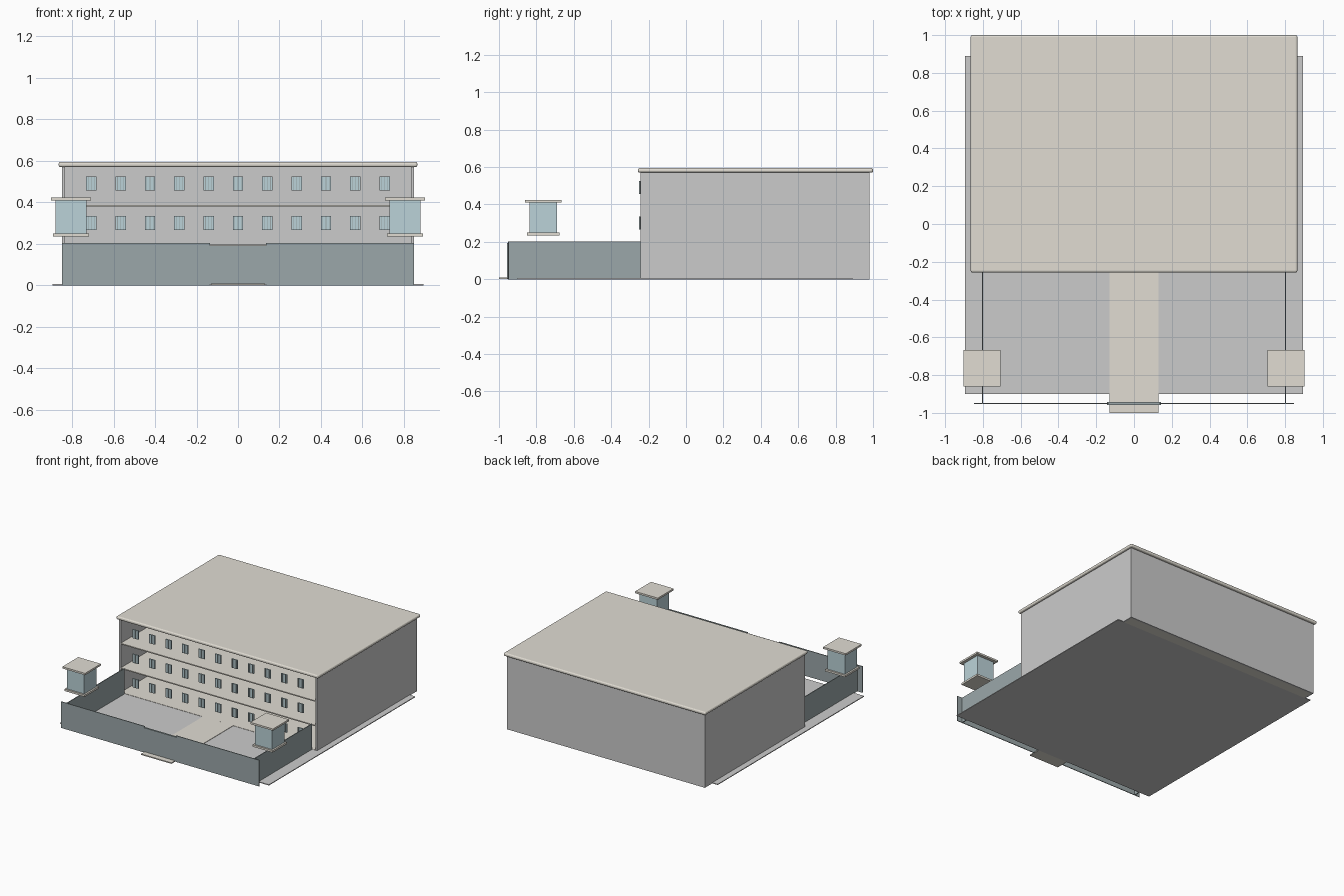
import bpy, bmesh

if "Cube" in bpy.data.objects:
    bpy.data.objects.remove(bpy.data.objects["Cube"])


def material(name, rgb):
    m = bpy.data.materials.new(name)
    m.diffuse_color = (*rgb, 1)
    m.use_nodes = True
    m.node_tree.nodes["Principled BSDF"].inputs["Base Color"].default_value = m.diffuse_color
    return m


BEIGE = material("beige", (0.75, 0.72, 0.65))
DARK = material("dark_slate", (0.33, 0.39, 0.40))
BLUE = material("blue_glass", (0.50, 0.65, 0.69))


def boxes(name, spans, mat=None, bevel=0):
    """One object made of boxes, each given as (x0, x1, y0, y1, z0, z1)."""
    bm = bmesh.new()
    for x0, x1, y0, y1, z0, z1 in spans:
        vs = bmesh.ops.create_cube(bm, size=1)["verts"]
        for v in vs:
            v.co.x = x1 if v.co.x > 0 else x0
            v.co.y = y1 if v.co.y > 0 else y0
            v.co.z = z1 if v.co.z > 0 else z0
    me = bpy.data.meshes.new(name)
    bm.to_mesh(me)
    bm.free()
    ob = bpy.data.objects.new(name, me)
    bpy.context.collection.objects.link(ob)
    if mat:
        me.materials.append(mat)
    if bevel:
        mod = ob.modifiers.new("rounded_edge", "BEVEL")
        mod.width, mod.segments = bevel, 3
    return ob


# Yard slab and entrance path
boxes("yard", [(-0.895, 0.895, -0.90, 0.89, 0, 0.006)])
boxes("path", [(-0.13, 0.13, -1.0, -0.245, 0.001, 0.009)], BEIGE)

# Three storeys, open at the front: floor, side walls, back wall, barred windows
W, T, H = 0.848, 0.014, 0.19
Y0, Y1 = -0.243, 0.98
for n in range(3):
    z = n * H
    boxes(f"floor_{n}", [(-W + T, W - T, Y0, Y1 - T, z, z + 0.008)], BEIGE)
    boxes(f"left_wall_{n}", [(-W, -W + T, Y0, Y1, z, z + H)])
    boxes(f"right_wall_{n}", [(W - T, W, Y0, Y1, z, z + H)])
    boxes(f"back_wall_{n}", [(-W + T, W - T, Y1 - T, Y1, z, z + H)])
    centres = [0.1415 * i for i in range(-5, 6)]
    z0, z1 = z + 0.077, z + 0.145
    boxes(f"windows_{n}", [(x - 0.025, x + 0.025, -0.247, -0.239, z0, z1)
                           for x in centres], BLUE)
    boxes(f"window_bars_{n}", [(x + d - 0.0015, x + d + 0.0015, -0.250, -0.247, z0, z1)
                               for x in centres for d in (-0.015, 0, 0.015)], DARK)

# Overhanging roof with a rounded rim
boxes("roof", [(-0.865, 0.865, -0.257, 1.0, 0.57, 0.595)], BEIGE, 0.01)

# Perimeter walls and gate
boxes("front_wall", [(-0.848, -0.135, -0.953, -0.947, 0, 0.203),
                     (0.135, 0.848, -0.953, -0.947, 0, 0.203)], DARK)
boxes("side_walls", [(s * 0.803 - 0.003, s * 0.803 + 0.003, -0.947, Y0, 0, 0.203)
                     for s in (-1, 1)], DARK)
boxes("gate", [(-0.142, 0.142, -0.957, -0.943, 0.003, 0.193)], DARK)

# Corner watch towers: platform, glazed cabin, cap
for side, s in (("left", -1), ("right", 1)):
    x, y = s * 0.805, -0.763
    for part, r, z0, z1, mat in (("platform", 0.087, 0.235, 0.250, BEIGE),
                                 ("cabin", 0.074, 0.250, 0.410, BLUE),
                                 ("cap", 0.097, 0.410, 0.424, BEIGE)):
        boxes(f"{side}_tower_{part}", [(x - r, x + r, y - r, y + r, z0, z1)], mat)
